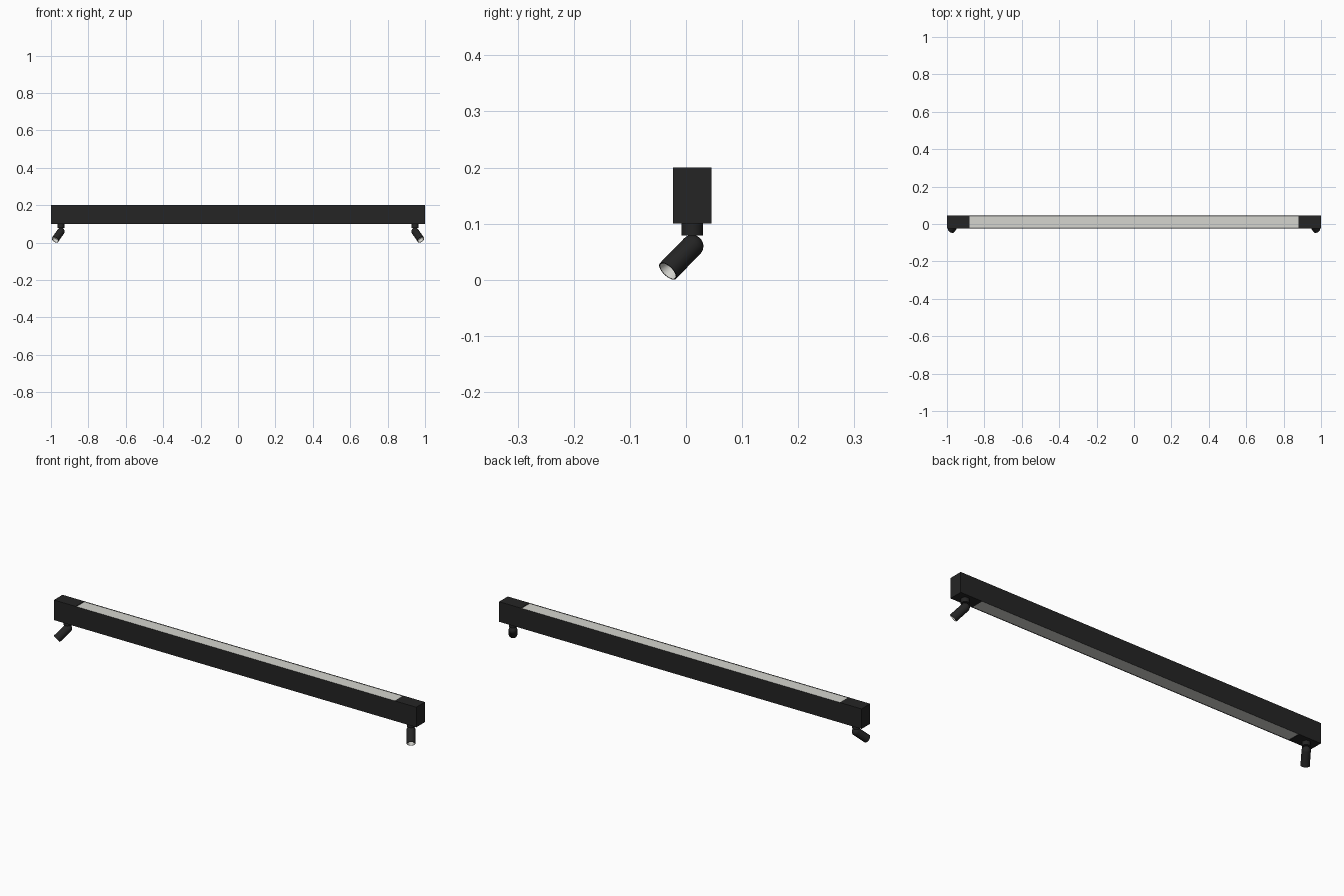
import bpy, bmesh, math
from mathutils import Vector, Matrix

cube = bpy.data.objects.get("Cube")
if cube:
    bpy.data.objects.remove(cube, do_unlink=True)


def material(name, colour):
    m = bpy.data.materials.new(name)
    m.use_nodes = True
    m.diffuse_color = colour
    m.node_tree.nodes["Principled BSDF"].inputs["Base Color"].default_value = colour
    return m


black = material("matte black", (0.018, 0.018, 0.018, 1))
diffuser = material("pale diffuser", (0.66, 0.66, 0.62, 1))


def add_object(name, bm, smooth=False):
    bmesh.ops.recalc_face_normals(bm, faces=bm.faces)
    mesh = bpy.data.meshes.new(name)
    bm.to_mesh(mesh)
    bm.free()
    obj = bpy.data.objects.new(name, mesh)
    bpy.context.collection.objects.link(obj)
    mesh.materials.append(black)
    mesh.materials.append(diffuser)
    if smooth:
        bpy.ops.object.select_all(action='DESELECT')
        obj.select_set(True)
        bpy.context.view_layer.objects.active = obj
        bpy.ops.object.shade_smooth_by_angle(angle=math.radians(35))
    return obj


# Long housing with an inset light panel on the top and underside
panel_end = 0.88
bm = bmesh.new()
bmesh.ops.create_cube(bm, size=1, matrix=Matrix.Translation((0, 0.011, 0.15))
                      @ Matrix.Diagonal((2, 0.068, 0.1, 1)))
for x in (-panel_end, panel_end):
    bmesh.ops.bisect_plane(bm, geom=bm.verts[:] + bm.edges[:] + bm.faces[:],
                           plane_co=(x, 0, 0), plane_no=(1, 0, 0))
bm.normal_update()
panels = [f for f in bm.faces
          if abs(f.normal.z) > 0.9 and abs(f.calc_center_median().x) < 0.5]
bmesh.ops.inset_individual(bm, faces=panels, thickness=0.002, depth=-0.002)
for f in panels:
    f.material_index = 1
add_object("housing", bm)

# Lamp profile as radius and distance along the axis: domed back, tube, reflector
R, LENGTH = 0.02, 0.069
profile = [(R * math.sin(a), -R * math.cos(a))
           for a in (math.pi / 2 * i / 8 for i in range(9))]
profile += [(R, LENGTH), (0.0182, LENGTH), (0.012, LENGTH - 0.016), (0, LENGTH - 0.016)]

for side, label in ((1, "left"), (-1, "right")):
    joint = Vector((side * 0.947, 0.011, 0.06))

    # Short round mount under the housing
    bm = bmesh.new()
    bmesh.ops.create_cone(bm, cap_ends=True, segments=32, radius1=0.019, radius2=0.019,
                          depth=0.022, matrix=Matrix.Translation((joint.x, joint.y, 0.09)))
    add_object(label + "_mount", bm, True)

    # Spotlight aimed forward, down and outward
    bm = bmesh.new()
    verts = [bm.verts.new((r, 0, z)) for r, z in profile]
    edges = [bm.edges.new(pair) for pair in zip(verts, verts[1:])]
    bmesh.ops.spin(bm, geom=verts + edges, cent=(0, 0, 0), axis=(0, 0, 1),
                   angle=math.tau, steps=32, use_duplicate=False)
    bmesh.ops.remove_doubles(bm, verts=bm.verts, dist=0.00005)
    for f in bm.faces:
        radii = [v.co.xy.length for v in f.verts]
        if f.calc_center_median().z > LENGTH * 0.7 and max(radii) < R * 0.95:
            f.material_index = 1
    aim = Vector((side * 0.03, -0.043, -0.044))
    bm.transform(Matrix.Translation(joint) @ aim.to_track_quat('Z', 'Y').to_matrix().to_4x4())
    add_object(label + "_spotlight", bm, True)
